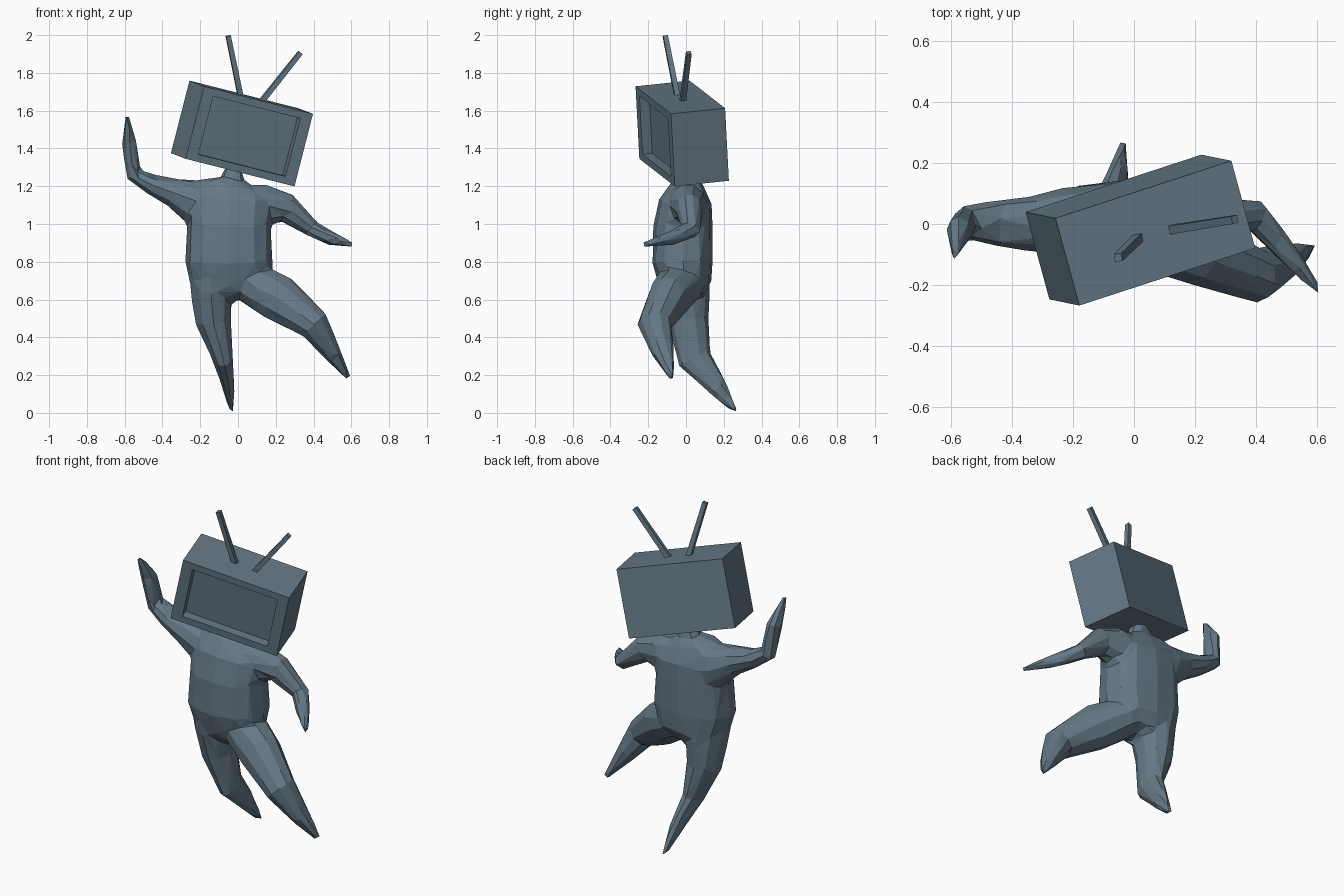
import bpy, bmesh, math
from mathutils import Vector, Matrix

if "Cube" in bpy.data.objects:
    bpy.data.objects.remove(bpy.data.objects["Cube"])

slate = bpy.data.materials.new("slate")
slate.diffuse_color = (.13, .19, .24, 1)
slate.use_nodes = True
slate.node_tree.nodes["Principled BSDF"].inputs["Base Color"].default_value = slate.diffuse_color


def make_object(name, bm):
    bmesh.ops.recalc_face_normals(bm, faces=bm.faces[:])
    mesh = bpy.data.meshes.new(name)
    bm.to_mesh(mesh)
    bm.free()
    mesh.materials.append(slate)
    obj = bpy.data.objects.new(name, mesh)
    bpy.context.collection.objects.link(obj)
    return obj


def apply(obj, kind, **settings):
    mod = obj.modifiers.new(kind.lower(), kind)
    for key, value in settings.items():
        setattr(mod, key, value)
    bpy.context.view_layer.objects.active = obj
    bpy.ops.object.modifier_apply(modifier=mod.name)


def tube(name, rings, sides=10, ref=(0, 1, 0), power=1):
    """Loft through rings (x, y, z, radius along ref, radius across)."""
    def boxy(value):
        return math.copysign(abs(value) ** power, value)

    bm = bmesh.new()
    centres = [Vector(r[:3]) for r in rings]
    loops = []
    for i, (c, r) in enumerate(zip(centres, rings)):
        t = Vector((0, 0, 0))
        if i > 0:
            t += (c - centres[i - 1]).normalized()
        if i < len(rings) - 1:
            t += (centres[i + 1] - c).normalized()
        t.normalize()
        u = Vector(ref)
        u = (u - t * u.dot(t)).normalized()
        v = t.cross(u)
        angles = [2 * math.pi * (k + 1e-4) / sides for k in range(sides)]
        loops.append([bm.verts.new(c + u * r[3] * boxy(math.cos(a)) + v * r[4] * boxy(math.sin(a)))
                      for a in angles])
    for a, b in zip(loops, loops[1:]):
        for k in range(sides):
            n = (k + 1) % sides
            bm.faces.new((a[k], a[n], b[n], b[k]))
    bm.faces.new(loops[0][::-1])
    bm.faces.new(loops[-1])
    return make_object(name, bm)


# Torso with neck
body = tube("body", [
    (-.04, .015, .61, .085, .10), (-.048, .0, .67, .138, .20),
    (-.048, -.018, .80, .160, .232), (-.048, -.016, .98, .158, .222),
    (-.038, -.003, 1.12, .140, .22), (-.035, .006, 1.205, .09, .165),
    (-.025, .008, 1.235, .055, .065), (-.02, .005, 1.32, .037, .037)], 12, power=.75)

limbs = [
    # Raised arm
    tube("raised_arm", [
        (-.08, .01, 1.08, .12, .14), (-.22, .01, 1.11, .112, .13),
        (-.34, .0, 1.165, .09, .08), (-.46, .003, 1.21, .073, .055),
        (-.553, .005, 1.265, .055, .044), (-.574, -.025, 1.43, .053, .04),
        (-.589, -.107, 1.575, .014, .009)]),
    # Lowered arm
    tube("lowered_arm", [
        (.04, .0, 1.08, .12, .13), (.15, .01, 1.10, .10, .115),
        (.26, .015, 1.085, .073, .08), (.40, .025, .97, .053, .045),
        (.49, -.08, .925, .039, .038), (.61, -.225, .892, .013, .012)]),
    # Standing leg
    tube("standing_leg", [
        (-.14, -.01, .70, .14, .12), (-.14, .0, .61, .128, .112),
        (-.132, .013, .49, .108, .099), (-.08, .045, .285, .091, .054),
        (-.05, .165, .14, .054, .034), (-.035, .262, .008, .015, .009)]),
    # Lifted leg
    tube("lifted_leg", [
        (.03, -.0, .70, .12, .10), (.11, -.045, .665, .125, .12),
        (.21, -.09, .61, .113, .13), (.405, -.168, .465, .09, .087),
        (.49, -.125, .33, .063, .053), (.585, -.076, .184, .015, .014)]),
]

# Fuse the limbs into one body skin
for limb in limbs:
    apply(body, 'BOOLEAN', operation='UNION', solver='EXACT', object=limb)
    bpy.data.objects.remove(limb)

# Blend the joints at the trunk, then reduce to low-poly facets
apply(body, 'REMESH', mode='VOXEL', voxel_size=.014)
trunk = body.vertex_groups.new(name="trunk")
for v in body.data.vertices:
    x, y, z = v.co
    weight = min(1, max(0, (.34 - abs(x + .03)) / .1), max(0, (z - .47) / .1))
    if weight > 0:
        trunk.add([v.index], weight, 'REPLACE')
apply(body, 'SMOOTH', factor=.5, iterations=10, vertex_group="trunk")
apply(body, 'DECIMATE', ratio=560 / (2 * len(body.data.polygons)))
body.data.shade_flat()
if not body.data.materials:
    body.data.materials.append(slate)

# Tilted box head with recessed screen
wide = Vector((.576, .188, -.146))
deep = Vector((-.078, .286, .03))
high = Vector((.098, -.02, .384))
centre = Vector((-.179, -.267, 1.729)) + wide / 2 + deep / 2 - high / 2
bm = bmesh.new()
bmesh.ops.create_cube(bm, size=1)
bm.normal_update()
front = min(bm.faces, key=lambda f: f.calc_center_median().y)
bmesh.ops.inset_region(bm, faces=[front], thickness=.1, use_even_offset=True)
screen = bmesh.ops.extrude_discrete_faces(bm, faces=[front])["faces"][0]
bmesh.ops.translate(bm, verts=screen.verts[:], vec=(0, .18, 0))
frame = Matrix((wide, deep, high)).transposed().to_4x4()
frame.translation = centre
bm.transform(frame)
make_object("box_head", bm)

# Antennae
for name, base, tip in (
        ("left_antenna", (.015, -.045, 1.67), (-.052, -.11, 1.996)),
        ("right_antenna", (.122, -.018, 1.645), (.33, .015, 1.907))):
    tube(name, [(*base, .02, .02), (*tip, .018, .018)], 4, (.6, .8, 0))
